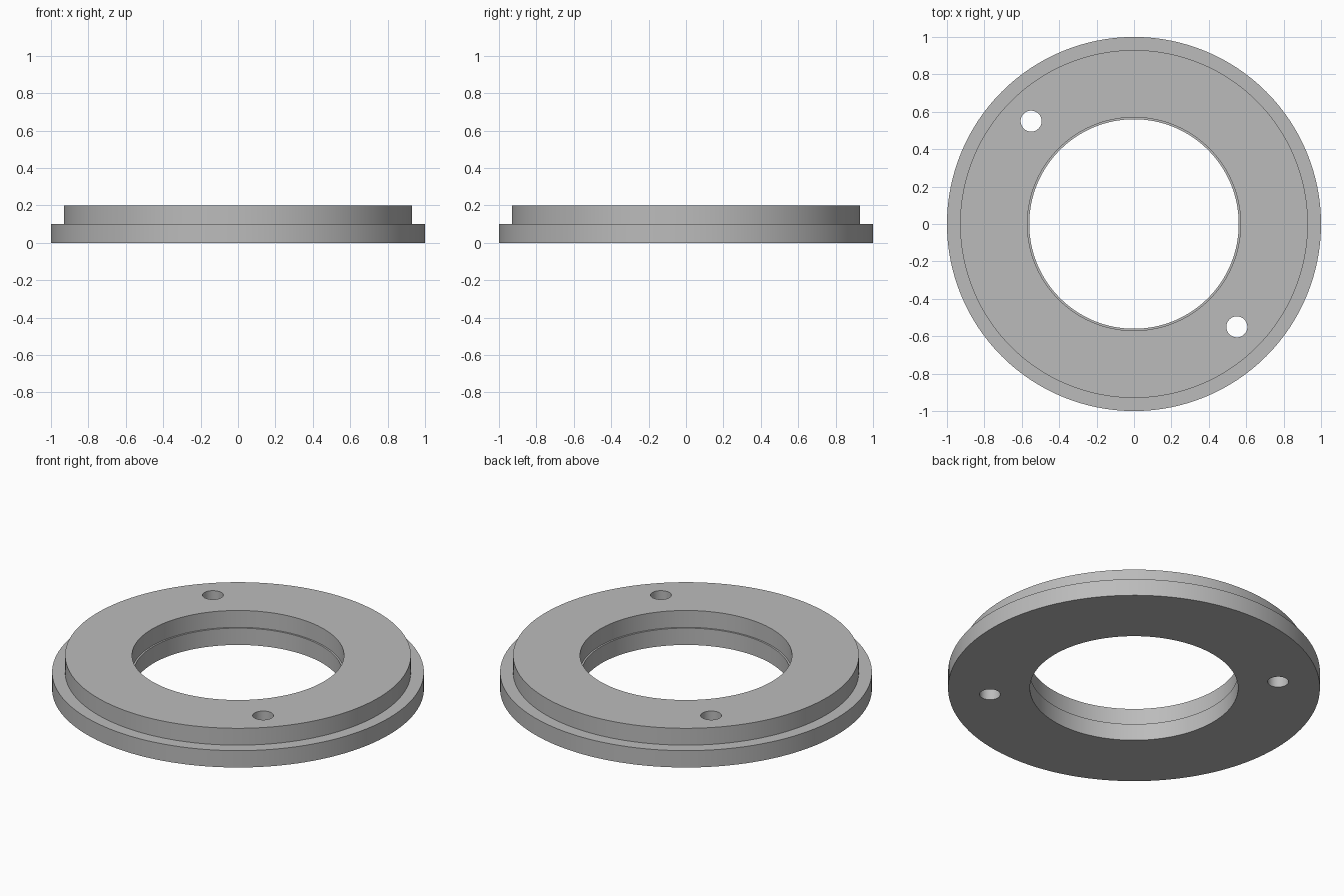
import bpy
import bmesh
import math

cube = bpy.data.objects.get("Cube")
if cube:
    bpy.data.objects.remove(cube, do_unlink=True)

SEGMENTS = 128

# Plain grey finish
grey = bpy.data.materials.new("plain_grey")
grey.use_nodes = True
colour = (0.5, 0.5, 0.5, 1)
grey.diffuse_color = colour
grey.node_tree.nodes["Principled BSDF"].inputs["Base Color"].default_value = colour


def lathe(name, profile):
    """Revolve a closed (radius, height) outline around z."""
    bm = bmesh.new()
    verts = [bm.verts.new((r, 0, z)) for r, z in profile]
    edges = [bm.edges.new((v, verts[i - 1])) for i, v in enumerate(verts)]
    bmesh.ops.spin(bm, geom=verts + edges, cent=(0, 0, 0), axis=(0, 0, 1),
                   angle=math.tau, steps=SEGMENTS, use_merge=True)
    bmesh.ops.remove_doubles(bm, verts=bm.verts, dist=1e-5)
    bmesh.ops.recalc_face_normals(bm, faces=bm.faces)
    mesh = bpy.data.meshes.new(name)
    bm.to_mesh(mesh)
    bm.free()
    obj = bpy.data.objects.new(name, mesh)
    bpy.context.collection.objects.link(obj)
    mesh.materials.append(grey)
    return obj


# Flanged ring: wide base, narrower raised rim, small ledge in the bore
ring = lathe("flanged_ring", [(0.56, 0), (1, 0), (1, 0.1), (0.93, 0.1),
                              (0.93, 0.2), (0.57, 0.2), (0.57, 0.1), (0.56, 0.1)])

# Two opposite bolt holes
for side in (-1, 1):
    bpy.ops.mesh.primitive_cylinder_add(vertices=48, radius=0.056, depth=0.6,
                                        location=(side * 0.55, -side * 0.55, 0.1))
    cutter = bpy.context.object
    cutter.name = "bolt_hole_cutter"
    cutter.data.materials.append(grey)
    cut = ring.modifiers.new("bolt_hole", "BOOLEAN")
    cut.operation = "DIFFERENCE"
    cut.solver = "EXACT"
    cut.object = cutter
    bpy.context.view_layer.objects.active = ring
    bpy.ops.object.modifier_apply(modifier=cut.name)
    bpy.data.objects.remove(cutter, do_unlink=True)

# Smooth walls, crisp corners
bpy.ops.object.select_all(action="DESELECT")
ring.select_set(True)
bpy.context.view_layer.objects.active = ring
bpy.ops.object.shade_smooth_by_angle(angle=math.radians(30))
